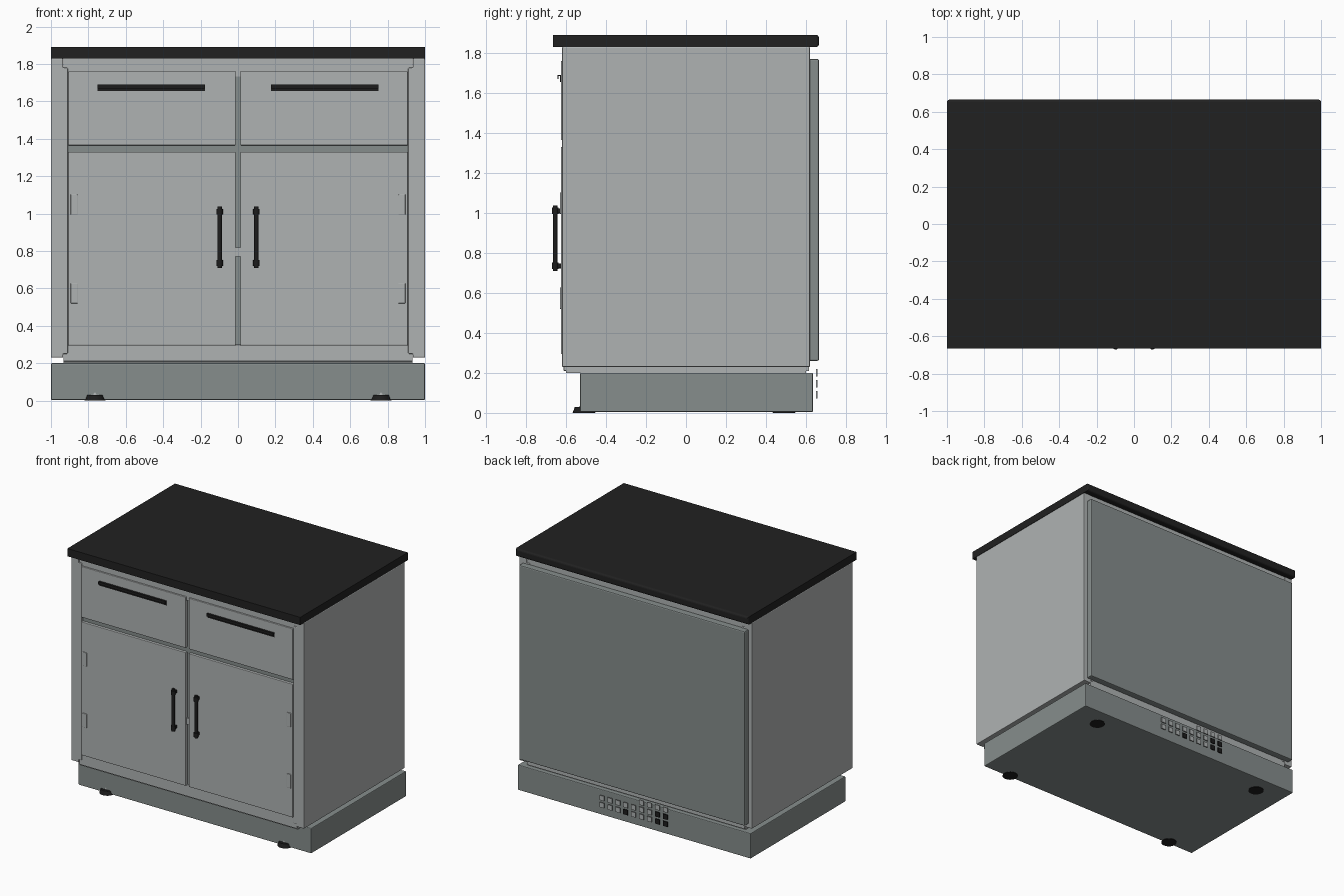
import bpy
import bmesh

old = bpy.data.objects.get("Cube")
if old:
    bpy.data.objects.remove(old, do_unlink=True)


def material(name, rgb):
    m = bpy.data.materials.new(name)
    m.use_nodes = True
    m.diffuse_color = (*rgb, 1)
    m.node_tree.nodes["Principled BSDF"].inputs["Base Color"].default_value = (*rgb, 1)
    return m


LIGHT = material("light grey paint", (0.43, 0.45, 0.45))
GREY = material("slate grey paint", (0.24, 0.27, 0.265))
BLACK = material("worktop black", (0.015, 0.015, 0.015))
DARK = material("handle black", (0.012, 0.012, 0.012))


def finish(name, bm, mat, bevel=0.0):
    bmesh.ops.recalc_face_normals(bm, faces=bm.faces)
    me = bpy.data.meshes.new(name)
    bm.to_mesh(me)
    bm.free()
    me.materials.append(mat)
    ob = bpy.data.objects.new(name, me)
    bpy.context.collection.objects.link(ob)
    if bevel:
        mod = ob.modifiers.new("Bevel", 'BEVEL')
        mod.width = bevel
        mod.segments = 2
    return ob


def box(name, x, y, z, mat, bevel=0.0):
    """Box from (min, max) pairs on each axis."""
    bm = bmesh.new()
    bmesh.ops.create_cube(bm, size=1)
    for v in bm.verts:
        for i, (a, b) in enumerate((x, y, z)):
            v.co[i] = (a + b) / 2 + v.co[i] * (b - a)
    return finish(name, bm, mat, bevel)


def prism(name, points, y, mat, bevel=0.0):
    """Extrude an xz outline along y."""
    bm = bmesh.new()
    face = bm.faces.new([bm.verts.new((px, y[0], pz)) for px, pz in points])
    ext = bmesh.ops.extrude_face_region(bm, geom=[face])
    for v in ext["geom"]:
        if isinstance(v, bmesh.types.BMVert):
            v.co.y = y[1]
    return finish(name, bm, mat, bevel)


def cone(name, x, y, z, r1, r2, mat, sides=20):
    bm = bmesh.new()
    bmesh.ops.create_cone(bm, cap_ends=True, segments=sides, radius1=r1,
                          radius2=r2, depth=z[1] - z[0])
    bmesh.ops.translate(bm, verts=bm.verts, vec=(x, y, (z[0] + z[1]) / 2))
    ob = finish(name, bm, mat)
    bpy.ops.object.select_all(action='DESELECT')
    bpy.context.view_layer.objects.active = ob
    ob.select_set(True)
    bpy.ops.object.shade_smooth_by_angle()
    return ob


def span(side, a, b):
    """Mirror an x range to the chosen side."""
    return (a, b) if side > 0 else (-b, -a)


# Worktop with rounded back edges
bm = bmesh.new()
bmesh.ops.create_cube(bm, size=1)
for v in bm.verts:
    v.co.x *= 2
    v.co.y *= 1.33
    v.co.z = 1.86 + v.co.z * 0.06
back = [e for e in bm.edges if all(v.co.y > 0 for v in e.verts)]
bmesh.ops.bevel(bm, geom=back, offset=0.014, segments=3, profile=0.5, affect='EDGES')
finish("worktop", bm, BLACK)

# Plinth, carcass, rails and back panel
box("plinth", (-1, 1), (-0.53, 0.635), (0.004, 0.2), GREY, 0.006)
box("carcass", (-0.934, 0.934), (-0.6, 0.6), (0.2, 1.83), LIGHT)
box("carcass_back", (-0.934, 0.934), (0.59, 0.615), (0.21, 1.83), LIGHT)
box("bottom_rail", (-0.934, 0.934), (-0.612, -0.59), (0.21, 0.3), LIGHT, 0.004)
box("top_rail", (-0.934, 0.934), (-0.612, -0.59), (1.73, 1.83), LIGHT, 0.004)
box("recess_panel", (-0.91, 0.91), (-0.604, -0.595), (0.3, 1.73), GREY)
box("back_panel", (-0.97, 0.97), (0.61, 0.665), (0.26, 1.77), GREY, 0.008)
box("door_latch", (-0.015, 0.015), (-0.615, -0.6), (0.77, 0.82), LIGHT)

side_outline = [(0.91, 0.25), (0.935, 0.25), (0.935, 0.23), (1, 0.23),
                (1, 1.83), (0.935, 1.83), (0.935, 1.78), (0.91, 1.78)]

for s, word in ((1, "left"), (-1, "right")):
    prism(word + "_side_panel", [(s * px, pz) for px, pz in side_outline],
          (-0.62, 0.62), LIGHT, 0.005)

    # Drawer and door fronts
    box(word + "_drawer_front", span(s, 0.013, 0.908), (-0.625, -0.6),
        (1.365, 1.76), LIGHT, 0.004)
    box(word + "_door", span(s, 0.013, 0.908), (-0.625, -0.6),
        (0.295, 1.33), LIGHT, 0.004)
    for z in (0.52, 0.995):
        box(word + "_hinge", span(s, 0.858, 0.895), (-0.631, -0.62),
            (z, z + 0.107), LIGHT, 0.003)

    # Drawer edge pull
    pull = span(s, 0.177, 0.752)
    box(word + "_pull_plate", pull, (-0.629, -0.62), (1.655, 1.69), DARK)
    box(word + "_pull_top", pull, (-0.642, -0.62), (1.685, 1.69), DARK)
    box(word + "_pull_lip", pull, (-0.642, -0.637), (1.67, 1.69), DARK)

    # Door bar handle on two posts
    hx = s * 0.098
    cone(word + "_handle_bar", hx, -0.654, (0.71, 1.037), 0.012, 0.012, DARK, 16)
    for z in (0.735, 1.01):
        box(word + "_handle_post", (hx - 0.011, hx + 0.011), (-0.654, -0.62),
            (z - 0.012, z + 0.012), DARK, 0.003)
        cone(word + "_handle_collar", hx, -0.654, (z - 0.016, z + 0.016),
             0.017, 0.017, DARK, 16)

    # Levelling feet
    for y, end in ((-0.51, "front"), (0.49, "back")):
        cone(f"{word}_{end}_foot", s * 0.765, y, (0, 0.03), 0.057, 0.046, DARK)
        cone(f"{word}_{end}_foot_stem", s * 0.765, y, (0.03, 0.06), 0.022, 0.018, LIGHT)

# Small square tiles behind the plinth
for col in range(9):
    x = -0.28 + col * 0.068
    for row in range(3 if col < 4 else 2):
        z = 0.09 + row * 0.055
        dark = row < 2 and (col < 2 or (col, row) == (5, 0))
        box("back_tile", (x - 0.019, x + 0.019), (0.65, 0.657),
            (z - 0.019, z + 0.019), DARK if dark else LIGHT)
